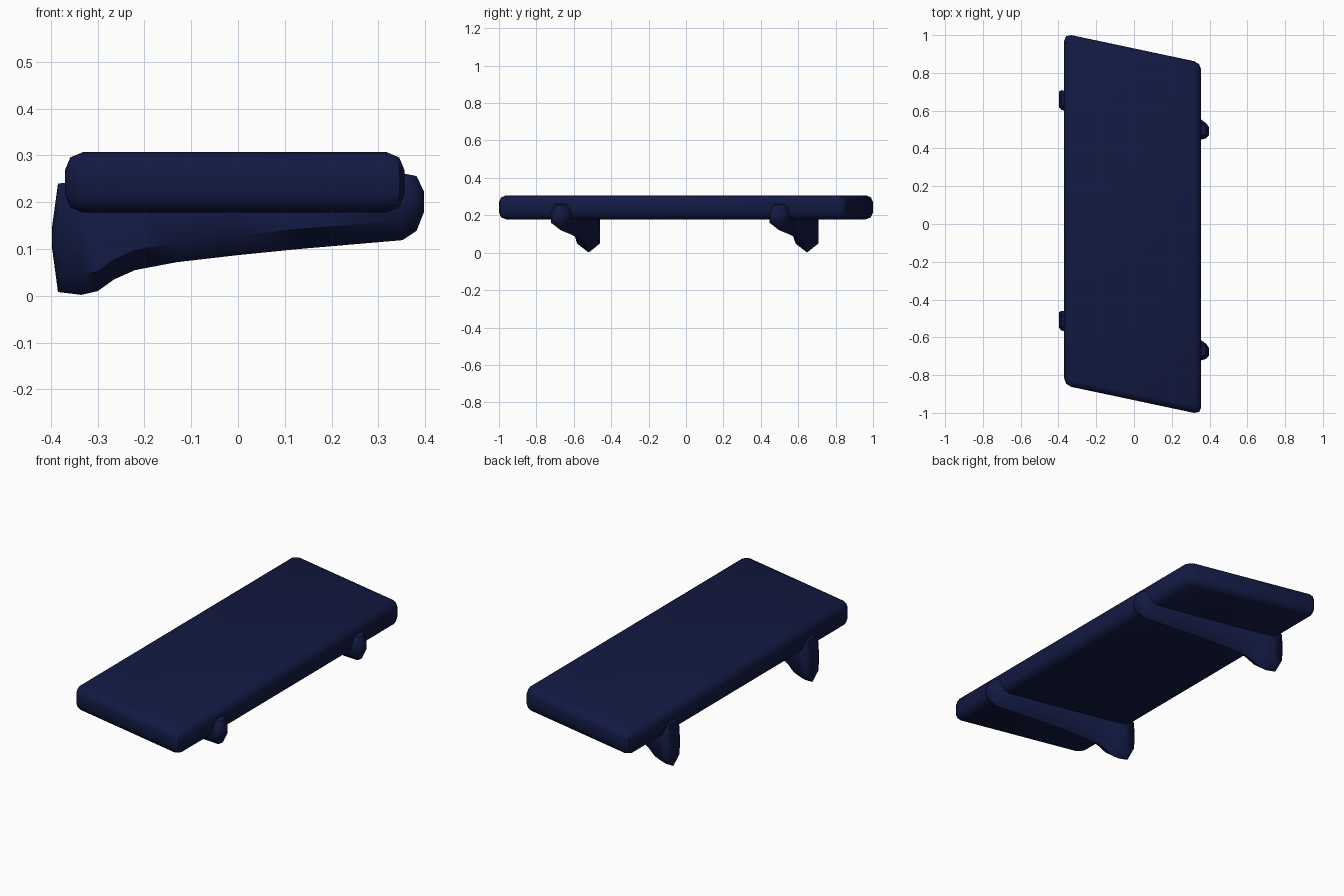
import bpy, bmesh

if "Cube" in bpy.data.objects:
    bpy.data.objects.remove(bpy.data.objects["Cube"])

SLOPE = 0.212   # skew of the plan: y drops as x grows

mat = bpy.data.materials.new("navy")
mat.diffuse_color = (0.006, 0.01, 0.055, 1)
mat.use_nodes = True
mat.node_tree.nodes["Principled BSDF"].inputs["Base Color"].default_value = mat.diffuse_color


def finish(name, bm, angle):
    bmesh.ops.recalc_face_normals(bm, faces=bm.faces)
    me = bpy.data.meshes.new(name)
    bm.to_mesh(me)
    bm.free()
    ob = bpy.data.objects.new(name, me)
    bpy.context.collection.objects.link(ob)
    me.materials.append(mat)
    bpy.ops.object.select_all(action='DESELECT')
    ob.select_set(True)
    bpy.context.view_layer.objects.active = ob
    bpy.ops.object.shade_smooth_by_angle(angle=angle)
    return ob


# Slanted board with rounded edges
bm = bmesh.new()
x0, x1, y_far, z0, z1 = -0.37, 0.356, 1.008, 0.178, 0.307
drop = SLOPE * (x1 - x0)
plan = [(x0, -y_far + drop), (x1, -y_far), (x1, y_far - drop), (x0, y_far)]
base = bm.faces.new([bm.verts.new((x, y, z0)) for x, y in plan])
ext = bmesh.ops.extrude_face_region(bm, geom=[base], use_keep_orig=True)
for v in ext["geom"]:
    if isinstance(v, bmesh.types.BMVert):
        v.co.z = z1
bmesh.ops.recalc_face_normals(bm, faces=bm.faces)
bmesh.ops.bevel(bm, geom=bm.edges[:], offset=0.038, offset_type='OFFSET',
                segments=2, profile=0.5, affect='EDGES')
finish("board", bm, 0.9)

# Support arm stations: x, bottom, top, half width
STATIONS = [
    (-0.398, 0.105, 0.145, 0.040), (-0.385, 0.008, 0.240, 0.052),
    (-0.335, 0.002, 0.245, 0.054), (-0.300, 0.010, 0.245, 0.054),
    (-0.265, 0.035, 0.245, 0.054), (-0.220, 0.055, 0.245, 0.053),
    (-0.130, 0.072, 0.245, 0.052), (0.000, 0.087, 0.250, 0.052),
    (0.130, 0.100, 0.255, 0.053), (0.352, 0.119, 0.262, 0.055),
    (0.382, 0.139, 0.256, 0.040), (0.398, 0.180, 0.222, 0.020),
]


def section(bottom, top, w):
    # Pointed underside, straight flanks, softened top
    h = top - bottom
    low, high = bottom + min(0.042, h * 0.3), top - min(0.04, h * 0.3)
    return [(0, bottom), (w, low), (w, high), (w * 0.55, top),
            (-w * 0.55, top), (-w, high), (-w, low)]


def support_arm(name, y_mid):
    bm = bmesh.new()
    rings = [[bm.verts.new((x, y_mid - SLOPE * x + y, z))
              for y, z in section(b, t, w)] for x, b, t, w in STATIONS]
    for a, b in zip(rings, rings[1:]):
        n = len(a)
        for i in range(n):
            j = (i + 1) % n
            bm.faces.new((a[i], a[j], b[j], b[i]))
    bm.faces.new(rings[0])
    bm.faces.new(rings[-1])
    finish(name, bm, 0.9)


# Two matching supports under the board
support_arm("rear_support", 0.575)
support_arm("front_support", -0.593)
